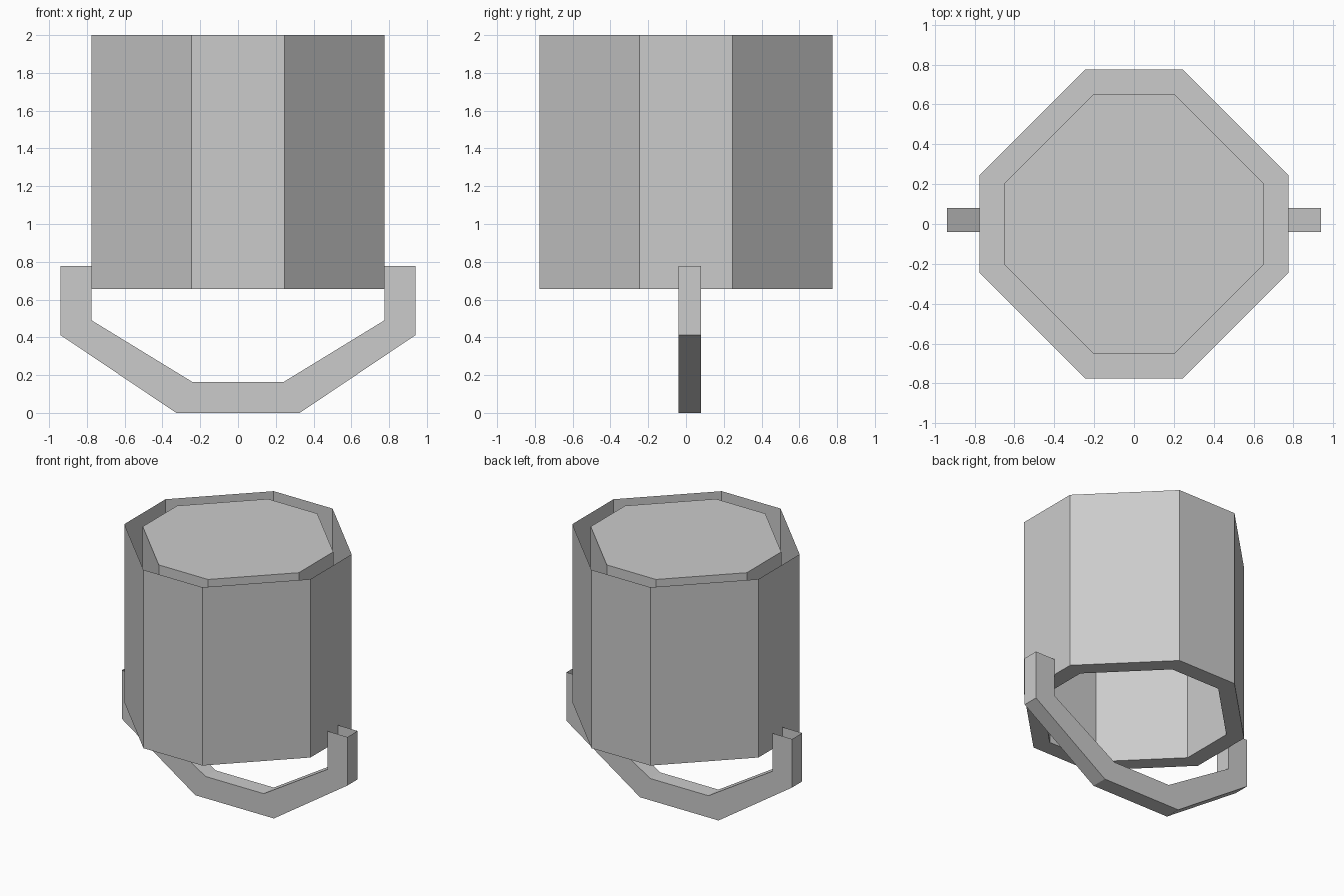
import bpy
import bmesh

if "Cube" in bpy.data.objects:
    bpy.data.objects.remove(bpy.data.objects["Cube"])


def make_object(name, bm):
    mesh = bpy.data.meshes.new(name)
    bm.to_mesh(mesh)
    bm.free()
    obj = bpy.data.objects.new(name, mesh)
    bpy.context.collection.objects.link(obj)
    return obj


def octagon(bm, half, corner, z):
    """Ring of eight vertices: a square of half-width `half` with cut corners."""
    pts = [(half, -corner), (half, corner), (corner, half), (-corner, half),
           (-half, corner), (-half, -corner), (-corner, -half), (corner, -half)]
    return [bm.verts.new((x, y, z)) for x, y in pts]


def bridge(bm, a, b, closed=True):
    """Quads between two matching rows of vertices."""
    n = len(a)
    for i in range(n if closed else n - 1):
        j = (i + 1) % n
        bm.faces.new((a[i], a[j], b[j], b[i]))


# Upturned bucket: outer wall, bottom rim, inner wall and inner cap;
# the gap between the walls is open at the top
BOTTOM, TOP = 0.657, 2.0
bm = bmesh.new()
rings = [octagon(bm, 0.775, 0.245, TOP), octagon(bm, 0.775, 0.245, BOTTOM),
         octagon(bm, 0.65, 0.205, BOTTOM), octagon(bm, 0.65, 0.205, TOP)]
for upper, lower in zip(rings, rings[1:]):
    bridge(bm, lower, upper)
bm.faces.new(rings[-1])
make_object("bucket_body", bm)

# Handle: hollow square tube hanging below, open at both upper ends
outer_half = [(0.94, 0.777), (0.94, 0.412), (0.327, 0.0)]
inner_half = [(0.775, 0.777), (0.775, 0.49), (0.242, 0.164)]


def mirrored(half):
    return half + [(-x, z) for x, z in reversed(half)]


bm = bmesh.new()
rows = [[bm.verts.new((x, y, z)) for x, z in mirrored(half)]
        for half, y in ((outer_half, -0.04), (outer_half, 0.08),
                        (inner_half, 0.08), (inner_half, -0.04))]
for i in range(4):
    bridge(bm, rows[i], rows[(i + 1) % 4], closed=False)
bmesh.ops.recalc_face_normals(bm, faces=bm.faces)
make_object("handle", bm)
